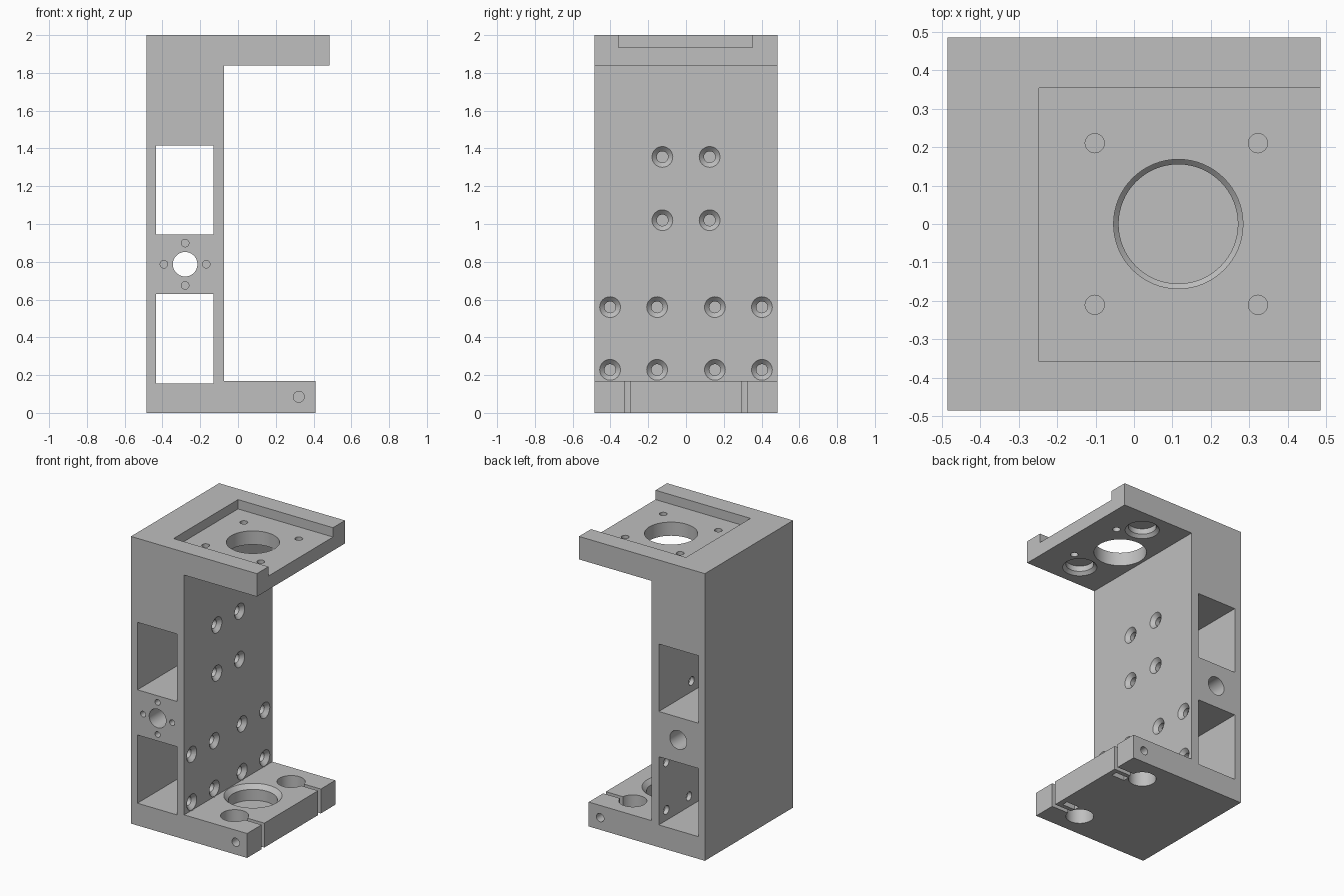
import bpy
from math import pi
from mathutils import Vector

cube = bpy.data.objects.get("Cube")
if cube:
    bpy.data.objects.remove(cube, do_unlink=True)

grey = bpy.data.materials.new("plain grey")
grey.use_nodes = True
colour = (0.52, 0.52, 0.52, 1)
grey.diffuse_color = colour
grey.node_tree.nodes["Principled BSDF"].inputs["Base Color"].default_value = colour

# Extruded C-shaped bracket: column with an upper and a lower arm
HALF = 0.485
FACE = -0.075
profile = [(-0.485, 0), (0.41, 0), (0.41, 0.17), (FACE, 0.17),
           (FACE, 1.84), (0.485, 1.84), (0.485, 2), (-0.485, 2)]
n = len(profile)
verts = [(x, y, z) for y in (-HALF, HALF) for x, z in profile]
faces = [list(range(n)), list(range(2 * n - 1, n - 1, -1))]
faces += [[i, i + n, (i + 1) % n + n, (i + 1) % n] for i in range(n)]
mesh = bpy.data.meshes.new("mounting_bracket")
mesh.from_pydata(verts, [], faces)
mesh.materials.append(grey)
bracket = bpy.data.objects.new("mounting_bracket", mesh)
bpy.context.collection.objects.link(bracket)


def subtract(cutter):
    cutter.name = "cutter"
    cutter.hide_render = True
    cutter.data.materials.append(grey)
    bpy.ops.object.select_all(action="DESELECT")
    bpy.context.view_layer.objects.active = bracket
    bracket.select_set(True)
    mod = bracket.modifiers.new("cut", "BOOLEAN")
    mod.operation = "DIFFERENCE"
    mod.solver = "EXACT"
    mod.object = cutter
    bpy.ops.object.modifier_apply(modifier=mod.name)
    bpy.data.objects.remove(cutter, do_unlink=True)


def cut_box(low, high):
    low, high = Vector(low), Vector(high)
    bpy.ops.mesh.primitive_cube_add(size=1, location=(low + high) / 2)
    box = bpy.context.object
    box.scale = high - low
    bpy.ops.object.transform_apply(location=False, rotation=False)
    subtract(box)


def cut_round(start, end, r1, r2=None, sides=40):
    start, end = Vector(start), Vector(end)
    axis = end - start
    bpy.ops.mesh.primitive_cone_add(
        vertices=sides, radius1=r1, radius2=r1 if r2 is None else r2,
        depth=axis.length, location=(start + end) / 2,
        rotation=axis.to_track_quat("Z", "Y").to_euler())
    subtract(bpy.context.object)


# Column windows and the bore between them
for bottom, top in ((0.155, 0.63), (0.945, 1.415)):
    cut_box((-0.435, -1, bottom), (-0.13, 1, top))
BX, BZ = -0.28, 0.787
cut_round((BX, -1, BZ), (BX, 1, BZ), 0.065)
for dx, dz in ((0.112, 0), (-0.112, 0), (0, 0.112), (0, -0.112)):
    cut_round((BX + dx, -0.6, BZ + dz), (BX + dx, -0.36, BZ + dz), 0.02, sides=24)

# Countersunk screw holes through the column wall into the windows
rows = [(z, y) for z in (1.02, 1.355) for y in (-0.125, 0.125)]
rows += [(z, y) for z in (0.228, 0.56) for y in (-0.402, -0.153, 0.153, 0.402)]
for z, y in rows:
    cut_round((FACE - 0.1, y, z), (FACE + 0.1, y, z), 0.03, sides=32)
    cut_round((FACE - 0.026, y, z), (FACE + 0.005, y, z), 0.029, 0.06, sides=32)

# Upper arm: open pocket, main opening and four screw holes
cut_box((-0.247, -0.357, 1.935), (0.6, 0.353, 2.1))
CX = 0.115
cut_round((CX, 0, 1.7), (CX, 0, 2.1), 0.168, sides=64)
for side in (-1, 1):
    cut_round((0.322, side * 0.21, 1.7), (0.322, side * 0.21, 2.1), 0.025, sides=24)
    cut_round((-0.102, side * 0.21, 1.8), (-0.102, side * 0.21, 2.1), 0.025, sides=24)

# Lower arm: round recess with a chamfered rim
cut_round((CX, 0, 0.065), (CX, 0, 0.3), 0.155, sides=64)
cut_round((CX, 0, 0.14), (CX, 0, 0.175), 0.154, 0.189, sides=64)

# Rod sockets, clamp slits, clamp screws and nut slots on both sides
RX, RY = 0.192, 0.311
for side in (-1, 1):
    y = side * RY
    cut_round((RX, y, -0.1), (RX, y, 0.3), 0.089, sides=48)
    cut_box((RX, y - 0.015, -0.1), (0.6, y + 0.015, 0.3))
    cut_round((RX, y, 1.7), (RX, y, 1.9), 0.089, sides=48)
    cut_round((RX, y, 1.835), (RX, y, 1.862), 0.115, 0.088, sides=48)
    cut_round((0.322, side * 0.6, 0.085), (0.322, side * 0.235, 0.085), 0.029, sides=24)
    cut_box((0.272, side * 0.245 - 0.021, -0.1), (0.372, side * 0.245 + 0.021, 0.135))

# Smooth bores, sharp edges
for poly in bracket.data.polygons:
    poly.material_index = 0
bpy.ops.object.select_all(action="DESELECT")
bracket.select_set(True)
bpy.context.view_layer.objects.active = bracket
bpy.ops.object.shade_smooth_by_angle(angle=pi / 6)
